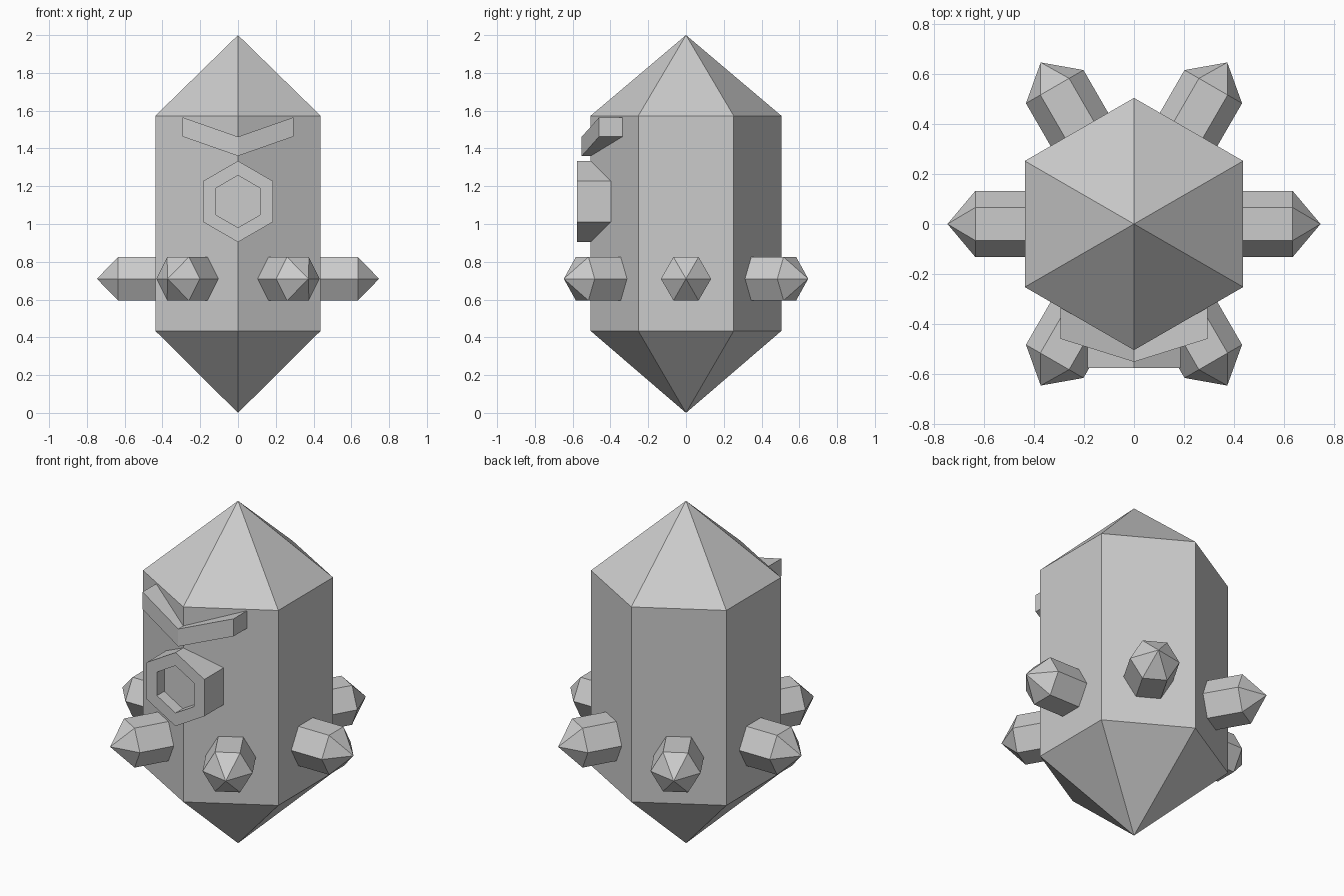
import bpy, bmesh
from math import pi, sin, cos
from mathutils import Matrix

if "Cube" in bpy.data.objects:
    bpy.data.objects.remove(bpy.data.objects["Cube"])


def make_object(name, bm, matrix=Matrix()):
    bmesh.ops.recalc_face_normals(bm, faces=bm.faces)
    mesh = bpy.data.meshes.new(name)
    bm.to_mesh(mesh)
    bm.free()
    mesh.transform(matrix)
    obj = bpy.data.objects.new(name, mesh)
    bpy.context.collection.objects.link(obj)
    return obj


def hex_loft(name, profile, matrix=Matrix()):
    """Loft hexagons along local z; profile is (radius, distance), radius 0 is a point."""
    bm = bmesh.new()
    rings = []
    for r, d in profile:
        n = 6 if r else 1
        rings.append([bm.verts.new((r * cos(pi / 2 + i * pi / 3),
                                    r * sin(pi / 2 + i * pi / 3), d)) for i in range(n)])
    for a, b in zip(rings, rings[1:]):
        for i in range(6):
            j = (i + 1) % 6
            quad = [a[i % len(a)], a[j % len(a)], b[j % len(b)], b[i % len(b)]]
            bm.faces.new(list(dict.fromkeys(quad)))
    for ring in (rings[0], rings[-1]):
        if len(ring) == 6:
            bm.faces.new(ring)
    return make_object(name, bm, matrix)


# Double-pointed crystal body
hex_loft("body", [(0, 0), (0.505, 0.434), (0.505, 1.573), (0, 2)])

# Six small crystals, one from each side
for k in range(6):
    place = (Matrix.Translation((0, 0, 0.71)) @ Matrix.Rotation(k * pi / 3, 4, 'Z')
             @ Matrix.Rotation(pi / 2, 4, 'Y'))
    hex_loft(f"side_crystal_{k + 1}", [(0.133, 0.40), (0.133, 0.635), (0, 0.747)], place)

# Hexagonal eye with a sunken centre
hex_loft("eye", [(0.215, 0.36), (0.215, 0.577), (0.138, 0.577), (0.138, 0.51)],
         Matrix.Translation((0, 0, 1.119)) @ Matrix.Rotation(pi / 2, 4, 'X'))

# V-shaped brow: rectangular section swept left, centre, right
bm = bmesh.new()
sections = []
for x, front, low in ((-0.294, -0.46, 1.463), (0, -0.552, 1.36), (0.294, -0.46, 1.463)):
    back = front + 0.16
    sections.append([bm.verts.new((x, y, z)) for y, z in
                     ((front, low), (front, low + 0.102), (back, low + 0.102), (back, low))])
for a, b in zip(sections, sections[1:]):
    for i in range(4):
        j = (i + 1) % 4
        bm.faces.new((a[i], a[j], b[j], b[i]))
bm.faces.new(sections[0])
bm.faces.new(sections[-1])
make_object("brow", bm)
